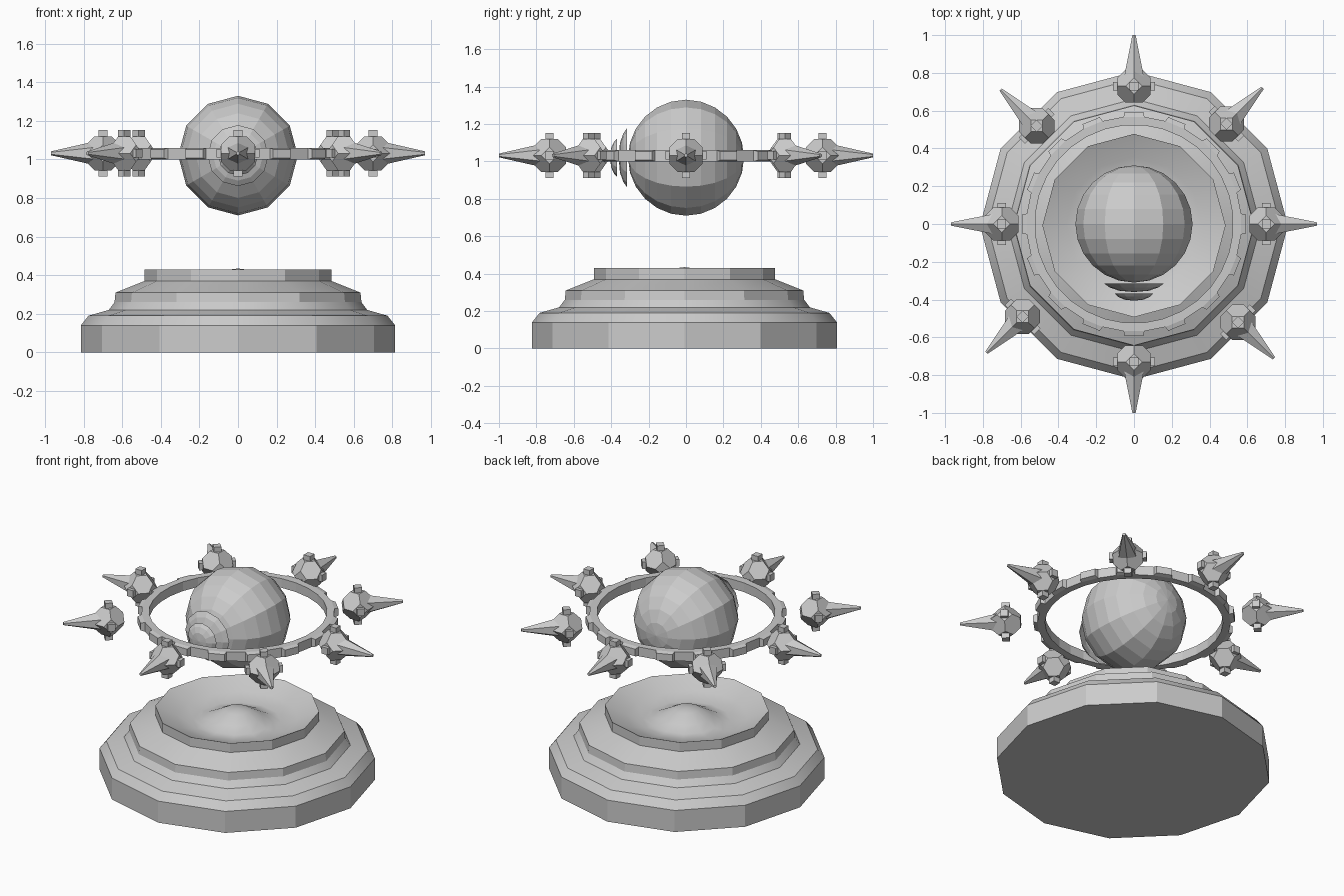
import bpy, bmesh
from math import pi, cos, sin, radians
from mathutils import Matrix, Vector

if "Cube" in bpy.data.objects:
    bpy.data.objects.remove(bpy.data.objects["Cube"])


def finish(name, bm, smooth=None, fix=True):
    if fix:
        bmesh.ops.recalc_face_normals(bm, faces=bm.faces[:])
    me = bpy.data.meshes.new(name)
    bm.to_mesh(me)
    bm.free()
    ob = bpy.data.objects.new(name, me)
    bpy.context.collection.objects.link(ob)
    if smooth:
        bpy.ops.object.select_all(action='DESELECT')
        ob.select_set(True)
        bpy.context.view_layer.objects.active = ob
        bpy.ops.object.shade_smooth_by_angle(angle=radians(smooth))
    return ob


def lathe(profile, n, closed=False):
    """Spin (radius, height) points round z in n steps; radius 0 makes a pole."""
    bm = bmesh.new()
    rows = []
    for r, z in profile:
        if r == 0:
            rows.append([bm.verts.new((0, 0, z))] * n)
        else:
            rows.append([bm.verts.new((r * cos(2 * pi * i / n), r * sin(2 * pi * i / n), z))
                         for i in range(n)])
    pairs = list(zip(rows, rows[1:]))
    if closed:
        pairs.append((rows[-1], rows[0]))
    for a, b in pairs:
        for i in range(n):
            j = (i + 1) % n
            bm.faces.new(dict.fromkeys((a[i], a[j], b[j], b[i])))
    return bm


# Stepped pedestal with a dished top and a small central mound
bm = lathe([(0, 0), (.815, 0), (.815, .14), (.775, .19), (.67, .22), (.64, .26), (.635, .31),
            (.485, .37), (.485, .43), (.36, .375), (.26, .35), (.21, .355),
            (.15, .385), (.075, .425), (0, .435)], 12)
finish("pedestal", bm, 29).location.y = -.008

# Floating eyeball, poles facing front and back
bm = bmesh.new()
bmesh.ops.create_uvsphere(bm, u_segments=12, v_segments=12, radius=.31,
                          matrix=Matrix.Translation((0, 0, 1.02)) @ Matrix.Rotation(pi / 2, 4, 'X'))
finish("eyeball", bm)

# Iris and pupil: shallow domes in front of the eyeball
for name, r, y, d in (("iris", .158, -.315, .045), ("pupil", .103, -.368, .038)):
    bm = lathe([(r, 0), (r * .82, d * .45), (r * .5, d * .85), (0, d)], 12)
    bmesh.ops.transform(bm, verts=bm.verts[:],
                        matrix=Matrix.Translation((0, y, 1.02)) @ Matrix.Rotation(pi / 2, 4, 'X'))
    finish(name, bm, fix=False)

# Toothed ring: every other outer face pushed out as a tapered block
bm = lathe([(.525, 1.0), (.57, 1.0), (.57, 1.06), (.525, 1.06)], 32, closed=True)
bmesh.ops.rotate(bm, verts=bm.verts[:], matrix=Matrix.Rotation(pi / 32, 3, 'Z'))
bmesh.ops.recalc_face_normals(bm, faces=bm.faces[:])
teeth = []
for f in bm.faces:
    c = f.calc_center_median()
    k = round(c.to_2d().angle_signed(Vector((1, 0))) / (2 * pi / 32))
    if c.to_2d().length > .56 and k % 2 == 0:
        teeth.append(f)
bmesh.ops.inset_individual(bm, faces=teeth, thickness=.01, depth=.025)
finish("toothed_ring", bm)


def spike(name, x, y, angle):
    bm = bmesh.new()
    # Truncated octahedron body
    s = .044
    pts = set()
    for a in (-1, 1):
        for b in (-2, 2):
            for p in ((0, a, b), (0, b, a), (a, 0, b), (b, 0, a), (a, b, 0), (b, a, 0)):
                pts.add(p)
    vs = [bm.verts.new(Vector(p) * s) for p in pts]
    bmesh.ops.convex_hull(bm, input=vs)
    bmesh.ops.dissolve_limit(bm, angle_limit=.02, verts=bm.verts[:], edges=bm.edges[:])
    # Studs above, below and on both sides
    for d in ((0, 0, .098), (0, 0, -.098), (0, .088, 0), (0, -.088, 0)):
        bmesh.ops.create_cube(bm, size=.045, matrix=Matrix.Translation(d))
    # Outward point
    m = (Matrix.Translation((.16, 0, 0)) @ Matrix.Rotation(pi / 2, 4, 'Y')
         @ Matrix.Rotation(pi / 2, 4, 'Z'))
    bmesh.ops.create_cone(bm, cap_ends=True, segments=6, radius1=.06, radius2=.01,
                          depth=.22, matrix=m)
    ob = finish(name, bm)
    ob.location = (x, y, 1.032)
    ob.rotation_euler.z = radians(angle)


# Eight spiked orbs around the ring
spots = [(.70, 0), (.49, .53), (0, .73), (-.515, .52),
         (-.70, 0), (-.59, -.49), (0, -.73), (.55, -.52)]
for i, (x, y) in enumerate(spots):
    spike(f"spiked_orb_{i + 1}", x, y, 45 * i)
